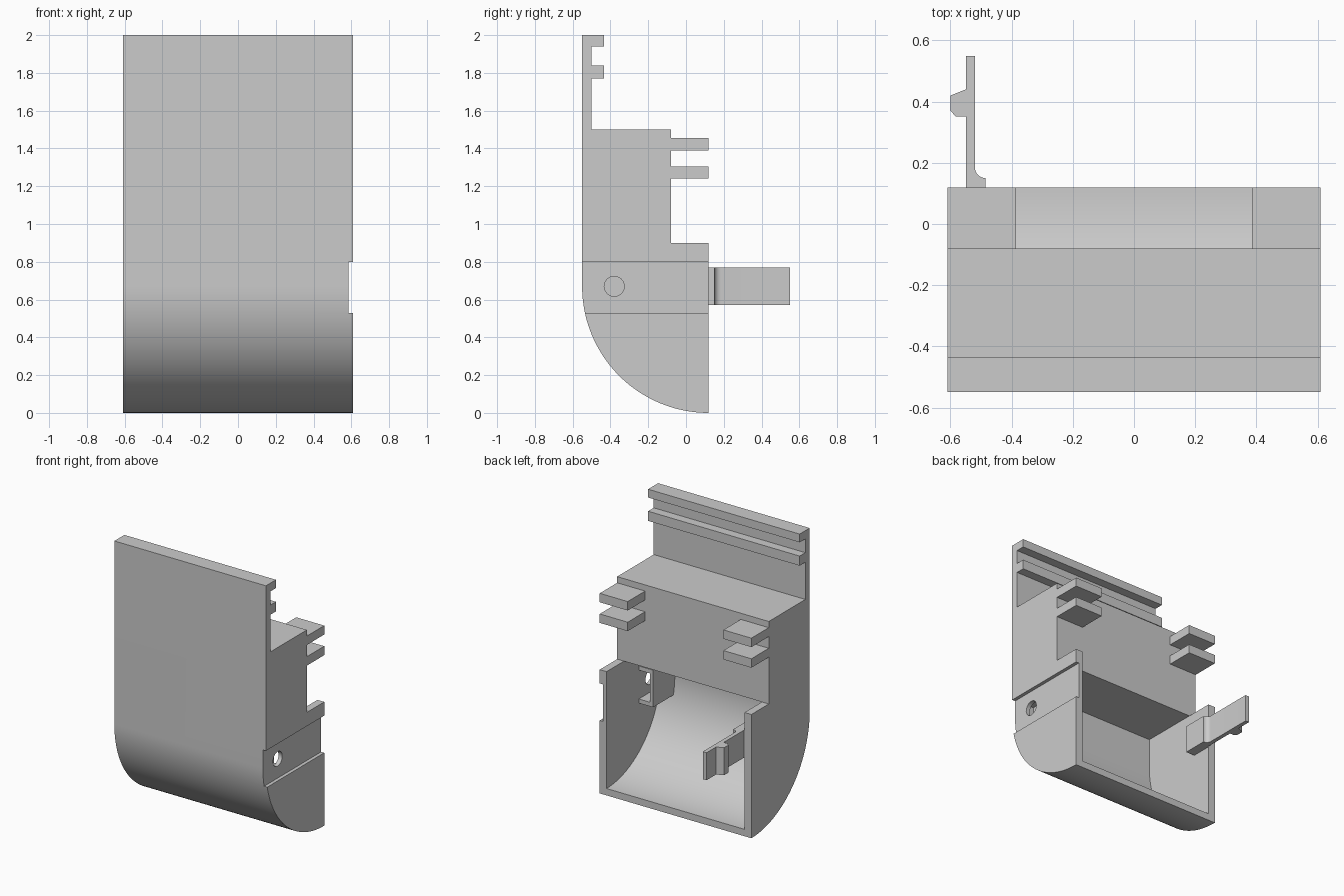
import bpy, bmesh, math

cube = bpy.data.objects.get("Cube")
if cube:
    bpy.data.objects.remove(cube, do_unlink=True)

grey = bpy.data.materials.new("light_grey")
grey.use_nodes = True
COLOUR = (0.6, 0.6, 0.6, 1)
grey.diffuse_color = COLOUR
grey.node_tree.nodes["Principled BSDF"].inputs["Base Color"].default_value = COLOUR


def prism(name, points, axis, low, high):
    """Extrude a closed profile: (y, z) points along x, or (x, y) points along z."""
    bm = bmesh.new()
    place = (lambda p: (low, *p)) if axis == "x" else (lambda p: (*p, low))
    face = bm.faces.new([bm.verts.new(place(p)) for p in points])
    side = bmesh.ops.extrude_face_region(bm, geom=[face])
    verts = [g for g in side["geom"] if isinstance(g, bmesh.types.BMVert)]
    d = high - low
    bmesh.ops.translate(bm, verts=verts, vec=(d, 0, 0) if axis == "x" else (0, 0, d))
    bmesh.ops.recalc_face_normals(bm, faces=bm.faces)
    mesh = bpy.data.meshes.new(name)
    bm.to_mesh(mesh)
    bm.free()
    mesh.materials.append(grey)
    ob = bpy.data.objects.new(name, mesh)
    bpy.context.collection.objects.link(ob)
    return ob


def box(name, x, y, z):
    return prism(name, [(y[0], z[0]), (y[1], z[0]), (y[1], z[1]), (y[0], z[1])], "x", *x)


def arc(cy, cz, r, start, end, n):
    angles = [math.radians(start + (end - start) * i / n) for i in range(n + 1)]
    return [(cy + r * math.cos(a), cz + r * math.sin(a)) for a in angles]


def cut(ob, cutter):
    mod = ob.modifiers.new("cut", "BOOLEAN")
    mod.operation, mod.solver, mod.object = "DIFFERENCE", "EXACT", cutter
    bpy.context.view_layer.update()
    deps = bpy.context.evaluated_depsgraph_get()
    mesh = bpy.data.meshes.new_from_object(ob.evaluated_get(deps))
    ob.modifiers.clear()
    ob.data = mesh
    bpy.data.objects.remove(cutter, do_unlink=True)


W, INNER = 0.61, 0.555   # outer and inner half widths
BACK, STEP, FRONT = 0.12, -0.08, -0.55
R = BACK - FRONT         # radius of the curved belly

# Body: front panel, hooked rails, solid block and curved belly in one profile
profile = arc(BACK, R, R, 270, 180, 40) + [
    (FRONT, 2), (-0.435, 2), (-0.435, 1.94), (-0.5, 1.94),
    (-0.5, 1.84), (-0.435, 1.84), (-0.435, 1.77), (-0.5, 1.77),
    (-0.5, 1.5), (STEP, 1.5), (STEP, 0.9), (BACK, 0.9)]
body = prism("body_shell", profile, "x", -W, W)

# Hollow belly, open at the back
hollow = [(0.3, 0.05)] + arc(BACK, R, R - 0.05, 270, 180, 40) + [
    (-0.5, 0.9), (STEP, 0.9), (0.3, 1.0)]
cut(body, prism("cavity_cutter", hollow, "x", -INNER, INNER))

# Groove across the left wall, and a round hole through it
cut(body, box("groove_cutter", (0.585, 0.7), (-0.7, 0.3), (0.53, 0.8)))
cut(body, prism("hole_cutter", arc(-0.38, 0.67, 0.053, 0, 345, 23), "x", 0.5, 0.7))

# Pairs of prongs on the back of the block
for side, xs in (("left", (0.385, W)), ("right", (-W, -0.385))):
    for level, zs in (("upper", (1.39, 1.455)), ("lower", (1.24, 1.305))):
        box(f"{side}_{level}_prong", xs, (STEP - 0.01, BACK), zs)

# Channel inside the left wall that receives a clip
box("channel_web", (0.44, 0.465), (-0.51, -0.25), (0.53, 0.8))
for name, zs in (("top", (0.77, 0.8)), ("bottom", (0.53, 0.56))):
    box(f"channel_{name}", (0.465, INNER + 0.005), (-0.51, -0.25), zs)

# Spring clip on the right wall: root plate, fillet, arm and outward tooth
clip = [(-0.56, -0.03), (-0.485, -0.03), (-0.485, 0.15)]
clip += arc(-0.485, 0.185, 0.035, 270, 180, 8)[1:]
clip += [(-0.52, 0.55), (-0.55, 0.55), (-0.55, 0.44), (-0.6, 0.42),
         (-0.6, 0.37), (-0.583, 0.352), (-0.55, 0.352), (-0.55, BACK), (-0.56, BACK)]
spring = prism("spring_clip", clip, "z", 0.57, 0.77)

# Smooth the curved parts, keeping edges sharp
for ob in (body, spring):
    bpy.ops.object.select_all(action="DESELECT")
    ob.select_set(True)
    bpy.context.view_layer.objects.active = ob
    bpy.ops.object.shade_smooth_by_angle(angle=math.radians(30))
